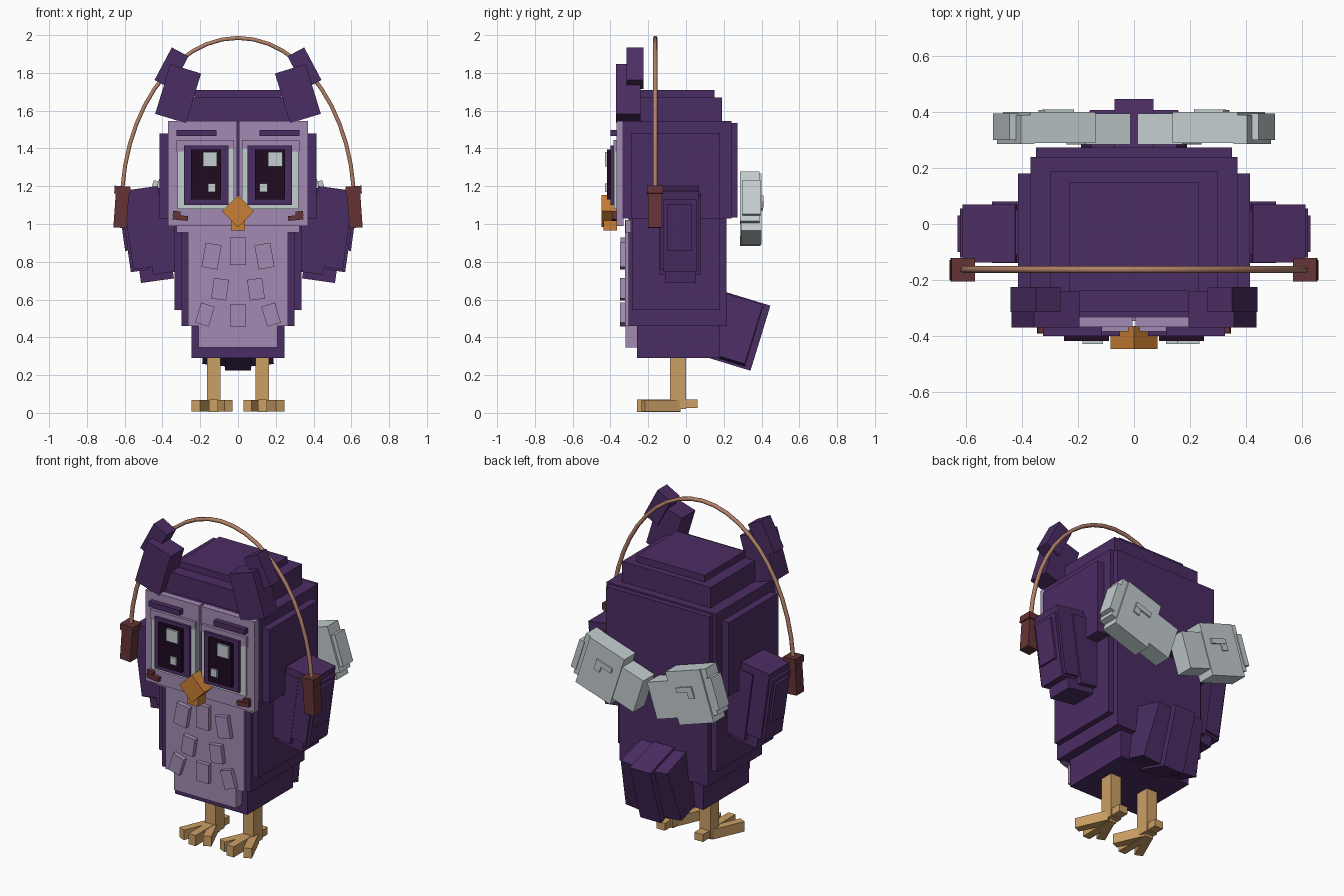
import bpy, math
from mathutils import Matrix, Vector

cube = bpy.data.objects.get("Cube")
if cube:
    bpy.data.objects.remove(cube, do_unlink=True)


def material(name, rgb):
    m = bpy.data.materials.new(name)
    m.use_nodes = True
    m.diffuse_color = (*rgb, 1)
    m.node_tree.nodes["Principled BSDF"].inputs["Base Color"].default_value = (*rgb, 1)
    return m


PURPLE = material("deep purple", (0.071, 0.026, 0.125))
LILAC = material("lilac", (0.36, 0.26, 0.45))
WHITE = material("pale grey", (0.55, 0.61, 0.63))
DARK = material("pupil dark", (0.014, 0.003, 0.015))
ORANGE = material("beak orange", (0.58, 0.21, 0.035))
TAN = material("leg tan", (0.60, 0.35, 0.13))
COPPER = material("copper", (0.45, 0.22, 0.14))
MAROON = material("maroon", (0.13, 0.034, 0.036))

FACES = [(0, 1, 3, 2), (4, 6, 7, 5), (0, 4, 5, 1), (2, 3, 7, 6), (0, 2, 6, 4), (1, 5, 7, 3)]


def box(name, x, y, z, mat, tilt=0, pitch=0, turn=0):
    """Box spanning three ranges, turned about its centre (degrees about y, x, z)."""
    c = Vector([(r[0] + r[1]) / 2 for r in (x, y, z)])
    rot = (Matrix.Rotation(math.radians(turn), 3, 'Z')
           @ Matrix.Rotation(math.radians(tilt), 3, 'Y')
           @ Matrix.Rotation(math.radians(pitch), 3, 'X'))
    verts = [rot @ (Vector((a, b, d)) - c) for a in x for b in y for d in z]
    me = bpy.data.meshes.new(name)
    me.from_pydata(verts, [], FACES)
    me.materials.append(mat)
    ob = bpy.data.objects.new(name, me)
    ob.location = c
    bpy.context.collection.objects.link(ob)
    return ob


def pair(name, x, y, z, mat, tilt=0, pitch=0, turn=0):
    """The same box on both sides; the given one is on +x."""
    box("left_" + name, x, y, z, mat, tilt, pitch, turn)
    box("right_" + name, (-x[1], -x[0]), y, z, mat, -tilt, pitch, -turn)


def span(c, size):
    return (c - size / 2, c + size / 2)


# Head: stacked blocks with raised side and back panels
box("head", (-0.37, 0.37), (-0.335, 0.24), (1.03, 1.545), PURPLE)
box("head_back_panel", (-0.35, 0.35), (0.2, 0.273), (1.035, 1.535), PURPLE)
pair("head_side_panel", (0.36, 0.415), (-0.29, 0.18), (1.03, 1.48), PURPLE)
box("head_tier", (-0.3, 0.3), (-0.315, 0.19), (1.54, 1.67), PURPLE)
box("head_top", (-0.23, 0.23), (-0.24, 0.15), (1.66, 1.71), PURPLE)

# Body
box("body", (-0.30, 0.30), (-0.305, 0.215), (0.46, 1.04), PURPLE)
pair("body_side_panel", (0.29, 0.335), (-0.285, 0.18), (0.545, 1.035), PURPLE)
box("body_base", (-0.245, 0.245), (-0.26, 0.18), (0.29, 0.47), PURPLE)

# Belly with loose feather plates
box("belly", (-0.265, 0.265), (-0.322, -0.29), (0.46, 1.02), LILAC)
box("chest", (-0.325, 0.325), (-0.32, -0.29), (0.955, 1.02), LILAC)
box("belly_lower", (-0.21, 0.21), (-0.321, -0.25), (0.345, 0.47), LILAC)
for cx, cz, w, h, a in [(0.14, 0.83, 0.085, 0.13, -10), (0.095, 0.655, 0.08, 0.11, -8),
                        (0.175, 0.52, 0.075, 0.11, -17)]:
    pair("belly_feather", span(cx, w), (-0.35, -0.31), span(cz, h), LILAC, tilt=a)
for cz, h in [(0.855, 0.145), (0.515, 0.115)]:
    box("middle_feather", span(0, 0.085), (-0.347, -0.31), span(cz, h), LILAC)

# Face discs and eyes
pair("face_panel", (0.006, 0.37), (-0.368, -0.33), (0.99, 1.545), LILAC)
pair("eye_white", (0.02, 0.32), (-0.381, -0.36), (1.08, 1.41), WHITE)
pair("eye_top_rim", (0.02, 0.325), (-0.385, -0.36), (1.40, 1.445), LILAC)
pair("eye_rim_corner", (0.245, 0.325), (-0.384, -0.36), (1.385, 1.445), LILAC)
pair("eye_frame", (0.05, 0.285), (-0.40, -0.37), (1.10, 1.415), PURPLE)
pair("pupil", (0.09, 0.25), (-0.418, -0.39), (1.13, 1.395), DARK)
for x, z in [((-0.185, -0.11), (1.305, 1.38)), ((-0.16, -0.12), (1.17, 1.215)),
             ((0.16, 0.235), (1.305, 1.38)), ((0.115, 0.157), (1.17, 1.215))]:
    box("eye_glint", x, (-0.43, -0.41), z, WHITE)
pair("brow", (0.115, 0.325), (-0.40, -0.36), (1.467, 1.498), PURPLE)
pair("cheek_mark", (0.265, 0.345), (-0.392, -0.36), (1.02, 1.046), MAROON, tilt=-6)
pair("cheek_mark_tip", (0.305, 0.345), (-0.388, -0.36), (1.04, 1.068), MAROON, tilt=-6)

# Beak: diamond over a small lower bill
box("beak", span(0, 0.12), (-0.447, -0.365), span(1.068, 0.12), ORANGE, tilt=45)
box("lower_bill", span(0, 0.072), (-0.437, -0.365), (0.965, 1.04), ORANGE)

# Ear tufts
pair("ear_base", span(0.317, 0.17), (-0.37, -0.24), span(1.69, 0.275), PURPLE, tilt=-17)
pair("ear_tip", span(0.352, 0.10), (-0.315, -0.225), span(1.825, 0.195), PURPLE, tilt=-28)

# Wings: overlapping tilted slabs, stepping outwards
for cx, cz, w, h, y in [(0.40, 0.95, 0.16, 0.42, (-0.14, 0.08)),
                        (0.46, 0.94, 0.176, 0.485, (-0.11, 0.05)),
                        (0.49, 0.98, 0.19, 0.42, (-0.138, 0.07)),
                        (0.545, 0.945, 0.10, 0.39, (-0.12, 0.055)),
                        (0.585, 0.985, 0.06, 0.25, (-0.10, 0.03))]:
    pair("wing_slab", span(cx, w), y, span(cz, h), PURPLE, tilt=8)

# Tail: raised middle feather with fanned side feathers
box("tail_middle", (-0.07, 0.07), span(0.265, 0.27), span(0.435, 0.36), PURPLE, pitch=-17)
pair("tail_side", (0.03, 0.17), span(0.24, 0.25), span(0.445, 0.33), PURPLE,
     tilt=-6, pitch=-17)

# Bow on the back, each half rising outwards
RISE = math.radians(18)


def bow(name, u, y, v):
    """Bow block given in the tilted frame of the bow half."""
    cu, cv = sum(u) / 2, sum(v) / 2
    cx = 0.262 + cu * math.cos(RISE) - cv * math.sin(RISE)
    cz = 1.068 + cu * math.sin(RISE) + cv * math.cos(RISE)
    pair(name, span(cx, u[1] - u[0]), y, span(cz, v[1] - v[0]), WHITE, tilt=-18)


bow("bow_inner", (-0.23, -0.06), (0.285, 0.395), (-0.12, 0.10))
bow("bow_loop", (-0.08, 0.165), (0.29, 0.40), (-0.16, 0.155))
bow("bow_edge", (0.15, 0.20), (0.287, 0.39), (-0.12, 0.155))
bow("bow_tip", (0.19, 0.225), (0.30, 0.395), (-0.09, 0.10))
bow("bow_fold", (-0.03, 0.08), (0.39, 0.41), (0.03, 0.06))
bow("bow_fold_end", (0.04, 0.08), (0.39, 0.408), (-0.01, 0.04))

# Carrying hoop and its grips
hoop = bpy.data.curves.new("hoop", 'CURVE')
hoop.dimensions = '3D'
hoop.bevel_depth = 0.012
hoop.bevel_resolution = 1
line = hoop.splines.new('POLY')
N = 22
line.points.add(N)
for i, p in enumerate(line.points):
    t = math.radians(6 + 168 * i / N)
    p.co = (0.615 * math.cos(t), -0.163, 1.1 + 0.885 * math.sin(t), 1)
hoop.materials.append(COPPER)
bpy.context.collection.objects.link(bpy.data.objects.new("hoop", hoop))
pair("grip", span(0.618, 0.07), (-0.2, -0.128), (0.98, 1.18), MAROON, tilt=-4)
pair("grip_cap", span(0.612, 0.085), (-0.206, -0.122), (1.16, 1.2), MAROON, tilt=-4)

# Legs and feet
pair("leg", (0.093, 0.165), (-0.085, 0.0), (0.02, 0.31), TAN)
pair("back_toe", (0.10, 0.158), (-0.06, 0.062), (0.025, 0.07), TAN)
pair("middle_toe", (0.105, 0.153), (-0.26, -0.03), (0.005, 0.07), TAN)
pair("outer_toe", span(0.182, 0.048), (-0.235, -0.03), (0.007, 0.068), TAN, turn=24)
pair("inner_toe", span(0.092, 0.048), (-0.235, -0.03), (0.007, 0.068), TAN, turn=-24)
